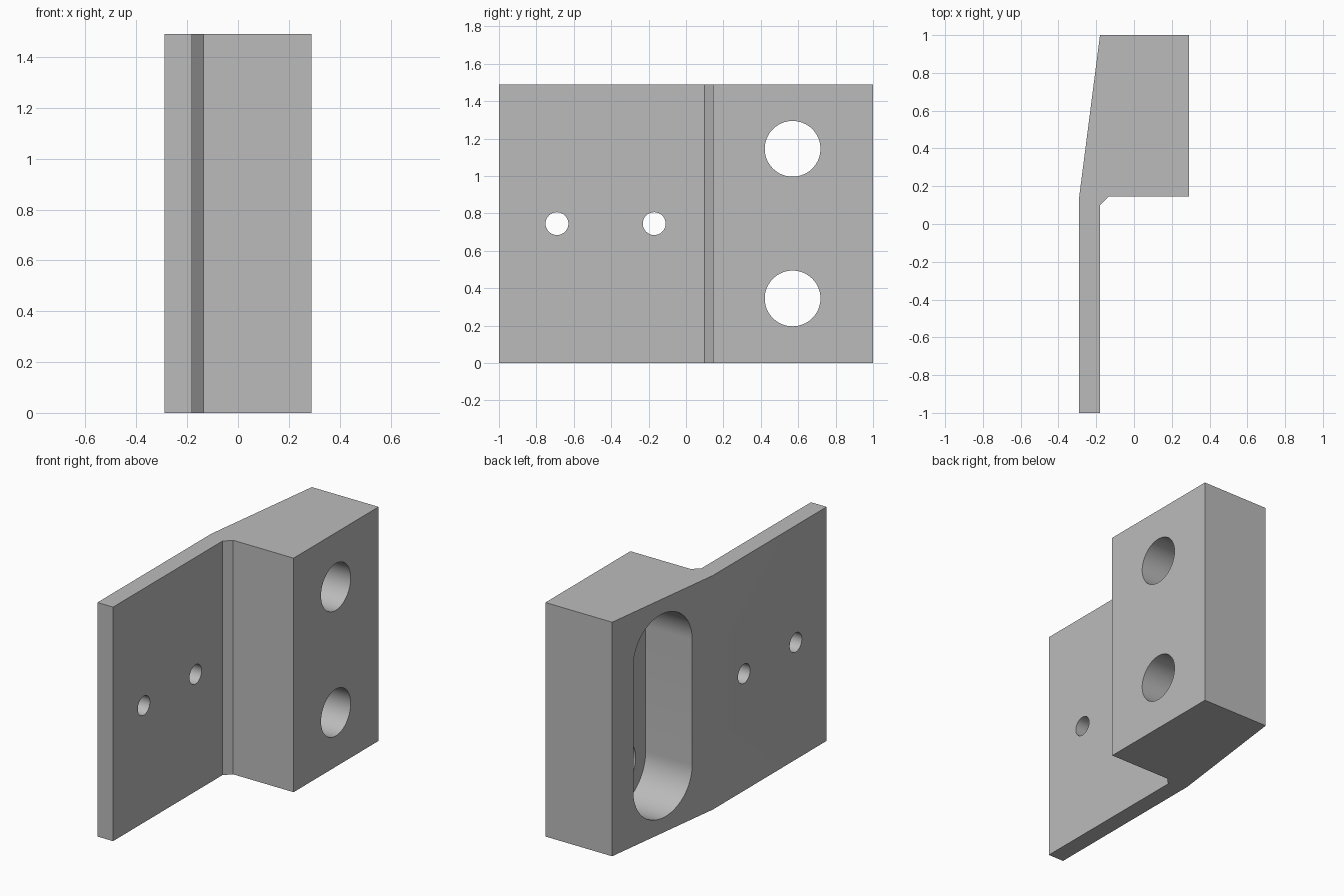
import bpy, bmesh, math

if "Cube" in bpy.data.objects:
    bpy.data.objects.remove(bpy.data.objects["Cube"])

HEIGHT = 1.49
gray = bpy.data.materials.new("plain gray")
gray.diffuse_color = (0.5, 0.5, 0.5, 1)
gray.use_nodes = True
gray.node_tree.nodes["Principled BSDF"].inputs["Base Color"].default_value = gray.diffuse_color


def prism(name, points, place, offset):
    """Extrude a closed outline; place() maps a 2D point to 3D."""
    bm = bmesh.new()
    face = bm.faces.new([bm.verts.new(place(a, b)) for a, b in points])
    ext = bmesh.ops.extrude_face_region(bm, geom=[face])
    verts = [g for g in ext["geom"] if isinstance(g, bmesh.types.BMVert)]
    bmesh.ops.translate(bm, verts=verts, vec=offset)
    bmesh.ops.recalc_face_normals(bm, faces=bm.faces)
    mesh = bpy.data.meshes.new(name)
    bm.to_mesh(mesh)
    bm.free()
    obj = bpy.data.objects.new(name, mesh)
    bpy.context.collection.objects.link(obj)
    mesh.materials.append(gray)
    return obj


def slot_outline(y, z_low, z_high, r, n=32):
    """Rounded slot in the y-z plane; a circle when both heights match."""
    pts = []
    for z, start in ((z_high, 0), (z_low, math.pi)):
        last = n if z_low != z_high else n - 1
        for i in range(last + 1):
            t = start + math.pi * i / n
            pts.append((y + r * math.cos(t), z + r * math.sin(t)))
    return pts


def cut(target, y, z_low, z_high, r, x0, x1):
    cutter = prism("cutter", slot_outline(y, z_low, z_high, r),
                   lambda a, b: (x0, a, b), (x1 - x0, 0, 0))
    cutter.hide_render = True
    mod = target.modifiers.new("cut", 'BOOLEAN')
    mod.object = cutter
    mod.solver = 'EXACT'
    bpy.context.view_layer.objects.active = target
    bpy.ops.object.modifier_apply(modifier=mod.name)
    bpy.data.objects.remove(cutter)


# Bracket body: thin plate, chamfered inner corner, thick block, sloped back
profile = [(-0.29, -1), (-0.18, -1), (-0.18, 0.10), (-0.135, 0.145),
           (0.29, 0.145), (0.29, 1), (-0.18, 1), (-0.29, 0.145)]
bracket = prism("mounting_bracket", profile, lambda a, b: (a, b, 0), (0, 0, HEIGHT))

# Slotted pocket in the sloped side
cut(bracket, 0.57, 0.345, 1.145, 0.25, -0.5, 0.06)
# Two large holes through the block
for z in (0.345, 1.145):
    cut(bracket, 0.57, z, z, 0.149, -0.05, 0.5)
# Two small holes through the plate
for y in (-0.69, -0.17):
    cut(bracket, y, 0.745, 0.745, 0.061, -0.5, 0)

# Smooth hole walls, sharp edges elsewhere
bpy.ops.object.select_all(action='DESELECT')
bracket.select_set(True)
bpy.context.view_layer.objects.active = bracket
bpy.ops.object.shade_smooth_by_angle(angle=math.radians(25))
